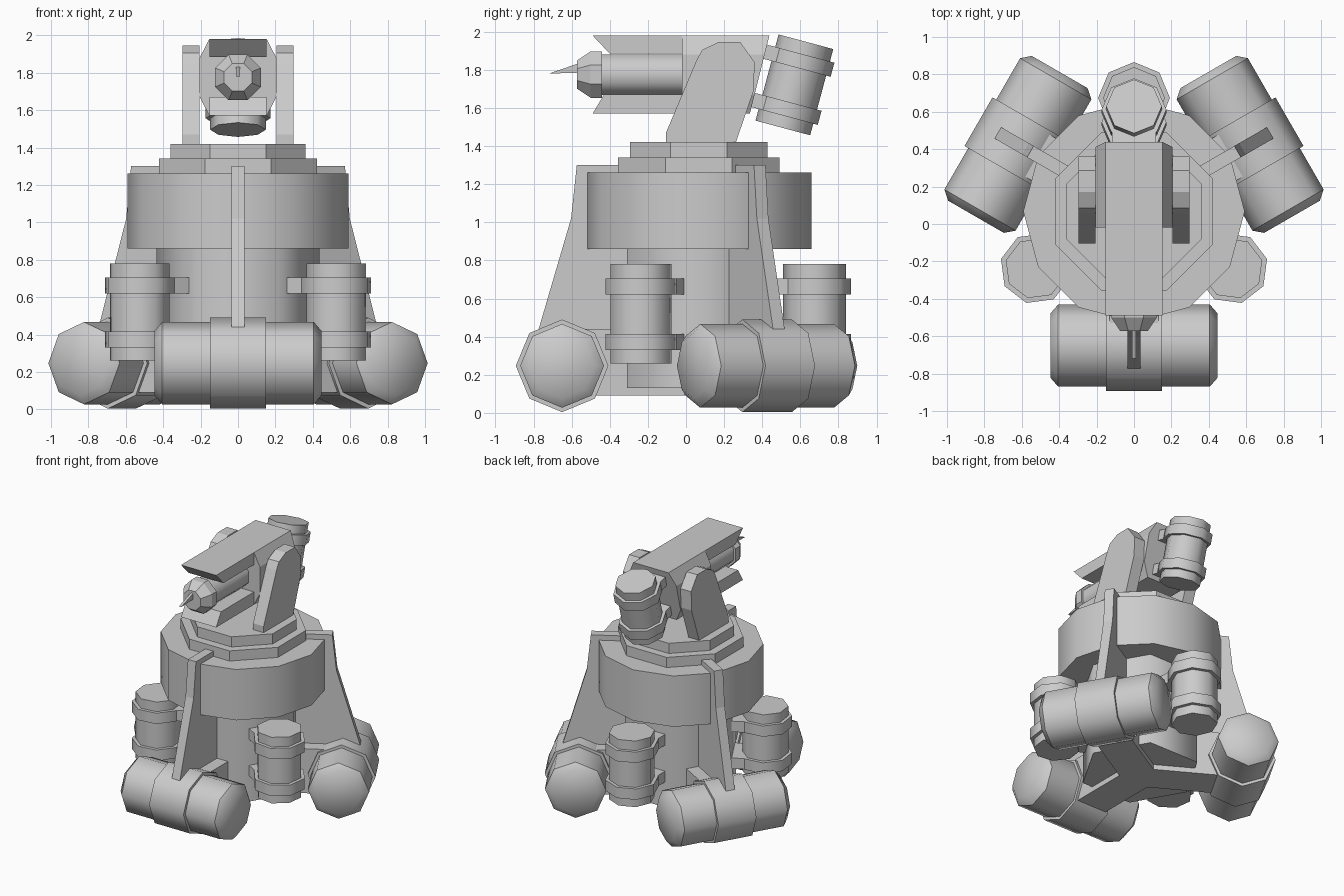
import bpy, bmesh
from math import radians, cos, sin, pi
from mathutils import Matrix, Vector

if "Cube" in bpy.data.objects:
    bpy.data.objects.remove(bpy.data.objects["Cube"])


def finish(name, bm, matrix, smooth=None):
    bmesh.ops.recalc_face_normals(bm, faces=bm.faces[:])
    me = bpy.data.meshes.new(name)
    bm.to_mesh(me)
    bm.free()
    me.transform(matrix)
    ob = bpy.data.objects.new(name, me)
    bpy.context.collection.objects.link(ob)
    if smooth:
        bpy.ops.object.select_all(action='DESELECT')
        ob.select_set(True)
        bpy.context.view_layer.objects.active = ob
        bpy.ops.object.shade_smooth_by_angle(angle=radians(smooth))
    return ob


def lathe(name, profile, sides, matrix=Matrix(), phase=0.0, smooth=46):
    """Capped solid of (radius, height) rings about local z."""
    bm = bmesh.new()
    rings = []
    for r, z in profile:
        rings.append([bm.verts.new((r * cos(phase + 2 * pi * i / sides),
                                    r * sin(phase + 2 * pi * i / sides), z))
                      for i in range(sides)])
    for a, b in zip(rings, rings[1:]):
        for i in range(sides):
            j = (i + 1) % sides
            bm.faces.new((a[i], a[j], b[j], b[i]))
    bm.faces.new(rings[0][::-1])
    bm.faces.new(rings[-1])
    return finish(name, bm, matrix, smooth)


def prism(name, pts, y0, y1, matrix=Matrix(), slant=0.0):
    """Local xz outline extruded along y; slant leans the y1 end with height."""
    bm = bmesh.new()
    zmin = min(z for _, z in pts)
    a = [bm.verts.new((x, y0, z)) for x, z in pts]
    b = [bm.verts.new((x, y1 + slant * (z - zmin), z)) for x, z in pts]
    n = len(pts)
    for i in range(n):
        j = (i + 1) % n
        bm.faces.new((a[i], a[j], b[j], b[i]))
    bm.faces.new(a)
    bm.faces.new(b[::-1])
    return finish(name, bm, matrix)


def rect(x0, x1, z0, z1):
    return [(x0, z0), (x1, z0), (x1, z1), (x0, z1)]


def canister(name, matrix):
    """Upright tank with two clamps whose brackets reach to local -x."""
    lathe(name, [(0.165, 0), (0.165, 0.52)], 8, matrix)
    for tag, z in (("lower", 0.07), ("upper", 0.36)):
        lathe(f"{name}_{tag}_clamp", [(0.192, z), (0.192, z + 0.085)], 8, matrix)
        prism(f"{name}_{tag}_bracket", rect(-0.23, 0, z, z + 0.085), -0.13, 0.13, matrix)


T, R = Matrix.Translation, Matrix.Rotation
axis = T((0, 0.067, 0))

# Central column, drum and stepped turntable
lathe("column", [(0.436, 0.13), (0.436, 0.87)], 6, axis, smooth=61)
lathe("drum", [(0.592, 0.86), (0.592, 1.26)], 12, axis)
lathe("turntable_lower", [(0.458, 1.26), (0.458, 1.34)], 8, axis, pi / 8, None)
lathe("turntable_upper", [(0.39, 1.34), (0.39, 1.42)], 8, axis, pi / 8, None)

# Three legs with rollers, and three canisters between them
fin = [(0.3, 0.35), (0.82, 0.35), (0.84, 0.44), (0.67, 1.02), (0.64, 1.3), (0.3, 1.3)]
for k, deg in enumerate((-90, 30, 150), 1):
    m = axis @ R(radians(deg), 4, 'Z')
    prism(f"leg_fin_{k}", fin, -0.035, 0.035, m)
    prism(f"leg_arm_{k}", rect(0.0, 0.64, 0.09, 0.44), -0.13, 0.13, m)
    wheel = m @ T((0.717, 0, 0.247)) @ R(pi / 2, 4, 'X')
    lathe(f"roller_{k}", [(0.172, -0.447), (0.22, -0.405), (0.22, 0.405), (0.172, 0.447)],
          8, wheel)
    lathe(f"roller_band_{k}", [(0.243, -0.15), (0.243, 0.15)], 8, wheel)
    canister(f"canister_{k}", axis @ R(radians(deg + 60), 4, 'Z') @ T((0.607, 0, 0.26)))

# Yoke arms (profile in y, z)
side = R(pi / 2, 4, 'Z')
yoke = [(-0.105, 1.40), (0.255, 1.40), (0.355, 1.69), (0.36, 1.84), (0.285, 1.945),
        (0.17, 1.945), (0.085, 1.905), (0.055, 1.85), (-0.105, 1.47)]
for tag, s in (("left", 1), ("right", -1)):
    prism(f"yoke_{tag}", yoke, s * 0.205, s * 0.297, side)

# Turret head, with hood above and plate below the barrel
head = [(0.153, 1.98), (0.205, 1.88), (0.205, 1.67), (0.153, 1.57)]
head += [(-x, z) for x, z in reversed(head)]
prism("turret_head", head, -0.02, 0.335, slant=0.25)
prism("barrel_hood", [(-0.49, 1.98), (0, 1.98), (0, 1.885), (-0.40, 1.885)],
      -0.153, 0.153, side)
prism("barrel_lower_plate", [(-0.49, 1.57), (0, 1.57), (0, 1.67), (-0.43, 1.67)],
      -0.153, 0.153, side)

# Barrel with muzzle and sight blade
gun = T((0, 0, 1.775)) @ R(pi / 2, 4, 'X')
lathe("barrel", [(0.115, -0.05), (0.115, 0.47)], 8, gun, pi / 8)
lathe("muzzle", [(0.132, 0.44), (0.132, 0.50), (0.08, 0.572)], 8, gun, pi / 8, None)
prism("muzzle_blade", [(-0.72, 1.78), (-0.56, 1.785), (-0.56, 1.835)], -0.01, 0.01, side)

# Tilted canister on the back of the head
canister("rear_canister", T((0, 0.508, 1.495)) @ R(radians(-15), 4, 'X') @ side
         @ Matrix.Scale(0.9, 4))
